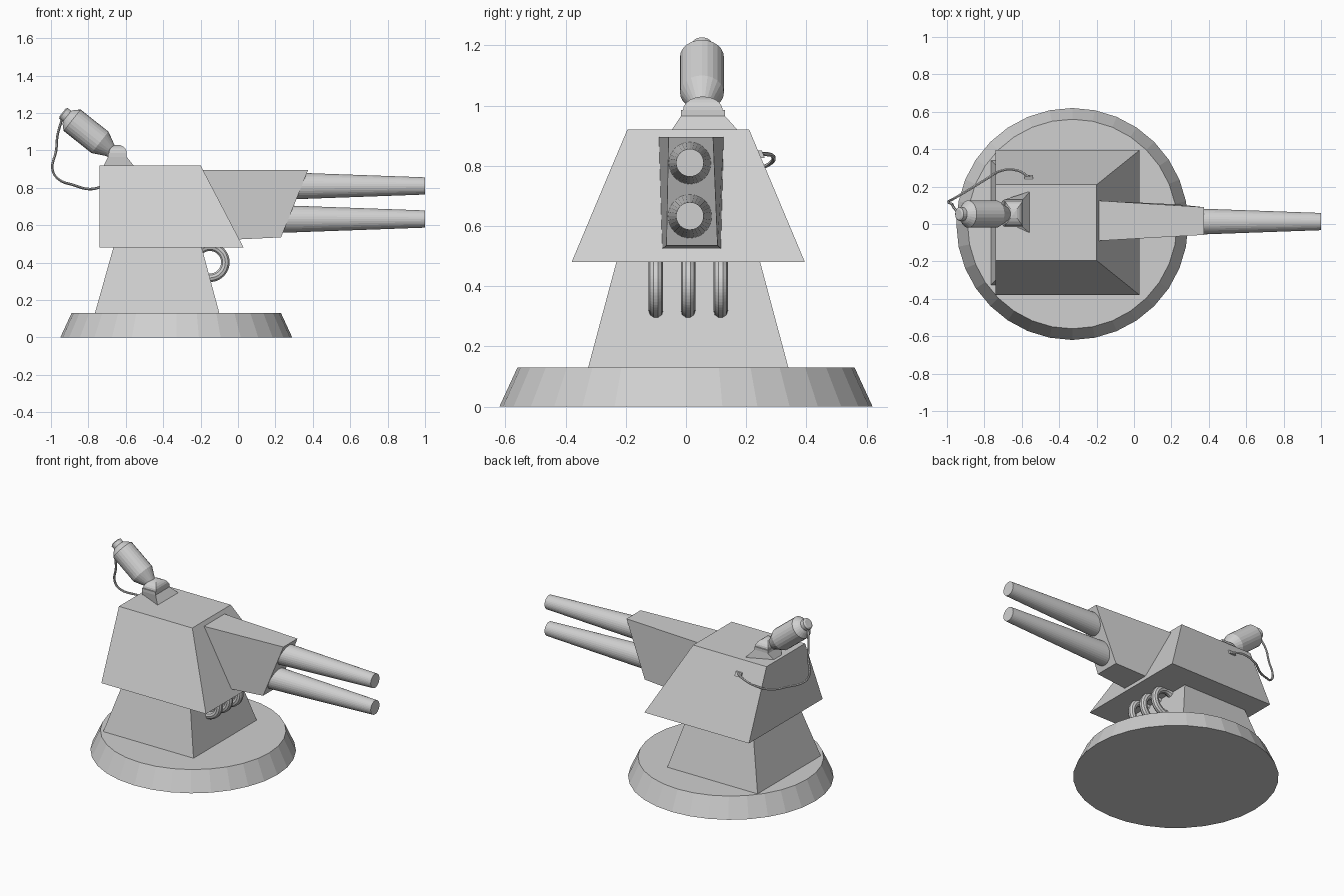
import bpy, bmesh, math
from mathutils import Vector

cube = bpy.data.objects.get("Cube")
if cube:
    bpy.data.objects.remove(cube, do_unlink=True)

grey = bpy.data.materials.new("light grey")
grey.use_nodes = True
grey.diffuse_color = (0.63, 0.63, 0.63, 1)
grey.node_tree.nodes["Principled BSDF"].inputs["Base Color"].default_value = grey.diffuse_color


def add_object(name, data):
    obj = bpy.data.objects.new(name, data)
    bpy.context.collection.objects.link(obj)
    data.materials.append(grey)
    return obj


def loft(name, rings):
    """Skin a stack of equal-length point rings and cap both ends."""
    bm = bmesh.new()
    loops = [[bm.verts.new(p) for p in ring] for ring in rings]
    n = len(loops[0])
    for low, high in zip(loops, loops[1:]):
        for i in range(n):
            j = (i + 1) % n
            bm.faces.new((low[i], low[j], high[j], high[i]))
    bm.faces.new(loops[0][::-1])
    bm.faces.new(loops[-1])
    bmesh.ops.recalc_face_normals(bm, faces=bm.faces)
    mesh = bpy.data.meshes.new(name)
    bm.to_mesh(mesh)
    bm.free()
    return add_object(name, mesh)


def rect(x0, x1, y0, y1, z):
    return [(x0, y0, z), (x1, y0, z), (x1, y1, z), (x0, y1, z)]


def turned(name, origin, axis, profile, sides=32):
    """Round part: profile holds (distance along axis, radius) pairs."""
    rot = Vector(axis).to_track_quat('Z', 'Y')
    angles = [math.tau * i / sides for i in range(sides)]
    return loft(name, [[Vector(origin) + rot @ Vector((r * math.cos(a), r * math.sin(a), t))
                        for a in angles] for t, r in profile])


def tube(name, points, radius, resolution):
    """Round tube along a smooth path, converted to a mesh."""
    curve = bpy.data.curves.new(name, 'CURVE')
    curve.dimensions = '3D'
    curve.bevel_depth = radius
    curve.bevel_resolution = resolution
    curve.resolution_u = 4
    curve.use_fill_caps = True
    spline = curve.splines.new('BEZIER')
    spline.bezier_points.add(len(points) - 1)
    for bp, p in zip(spline.bezier_points, points):
        bp.co = p
        bp.handle_left_type = bp.handle_right_type = 'AUTO'
    source = bpy.data.objects.new(name + "_path", curve)
    bpy.context.collection.objects.link(source)
    graph = bpy.context.evaluated_depsgraph_get()
    mesh = bpy.data.meshes.new_from_object(source.evaluated_get(graph))
    bpy.data.objects.remove(source, do_unlink=True)
    mesh.materials.clear()
    for poly in mesh.polygons:
        poly.use_smooth = False
    return add_object(name, mesh)


# Round base and tapered pedestal
turned("base", (-0.33, 0, 0), (0, 0, 1), [(0, 0.62), (0.13, 0.56)])
loft("pedestal", [rect(-0.765, -0.10, -0.325, 0.34, 0.13),
                  rect(-0.665, -0.195, -0.23, 0.245, 0.485)])

# Turret head with sloping front and sides
loft("turret_head", [rect(-0.74, 0.03, -0.38, 0.395, 0.48),
                     rect(-0.74, -0.20, -0.195, 0.21, 0.92)])

# Gun housing, narrowing toward its slanted front
loft("gun_housing", [
    [(-0.19, -0.09, 0.515), (0.23, -0.065, 0.535), (0.23, 0.105, 0.535), (-0.19, 0.125, 0.515)],
    [(-0.19, -0.09, 0.895), (0.375, -0.058, 0.895), (0.375, 0.09, 0.895), (-0.19, 0.125, 0.895)]])

# Twin barrels
for name, z in (("upper_barrel", 0.81), ("lower_barrel", 0.633)):
    turned(name, (0.22, 0.013, z), (1, 0, 0), [(0, 0.074), (0.78, 0.046)])

# Three hoses looping from pedestal to head
for i, y in enumerate((-0.10, 0.007, 0.115)):
    arc = [math.radians(a) for a in range(-125, 126, 25)]
    tube(f"hose_{i + 1}", [(-0.151 + 0.083 * math.cos(a), y, 0.402 + 0.083 * math.sin(a))
                           for a in arc], 0.024, 3)

# Sensor mount: wedge foot, short block and four-sided dome
rings = [[(-0.72, 0.025, 0.915), (-0.555, -0.05, 0.915), (-0.555, 0.175, 0.915), (-0.72, 0.10, 0.915)],
         rect(-0.695, -0.595, -0.017, 0.13, 0.965),
         rect(-0.695, -0.595, -0.017, 0.13, 0.985)]
for i in range(6):
    a = math.radians(i * 17)
    hx, hy = 0.048 * math.cos(a), 0.066 * math.cos(a)
    rings.append(rect(-0.643 - hx, -0.643 + hx, 0.056 - hy, 0.056 + hy, 0.985 + 0.045 * math.sin(a)))
loft("sensor_mount", rings)

# Tilted sensor canister with end knob
turned("sensor", (-0.738, 0.053, 1.043), (-0.78, 0, 0.62),
       [(-0.12, 0.03), (-0.07, 0.037), (0, 0.073), (0.19, 0.073), (0.215, 0.05),
        (0.225, 0.036), (0.25, 0.036), (0.256, 0.026)], 24)

# Cable from the knob round to a socket on the head's side
tube("cable", [(-0.94, 0.06, 1.17), (-0.965, 0.09, 1.08), (-0.972, 0.105, 1.0),
               (-0.992, 0.12, 0.90), (-0.965, 0.135, 0.85), (-0.88, 0.185, 0.815),
               (-0.79, 0.24, 0.793), (-0.71, 0.285, 0.812), (-0.62, 0.285, 0.835),
               (-0.56, 0.25, 0.84)], 0.007, 1)
loft("cable_socket", [rect(-0.585, -0.54, 0.235, 0.262, 0.825),
                      rect(-0.585, -0.54, 0.225, 0.252, 0.85)])
